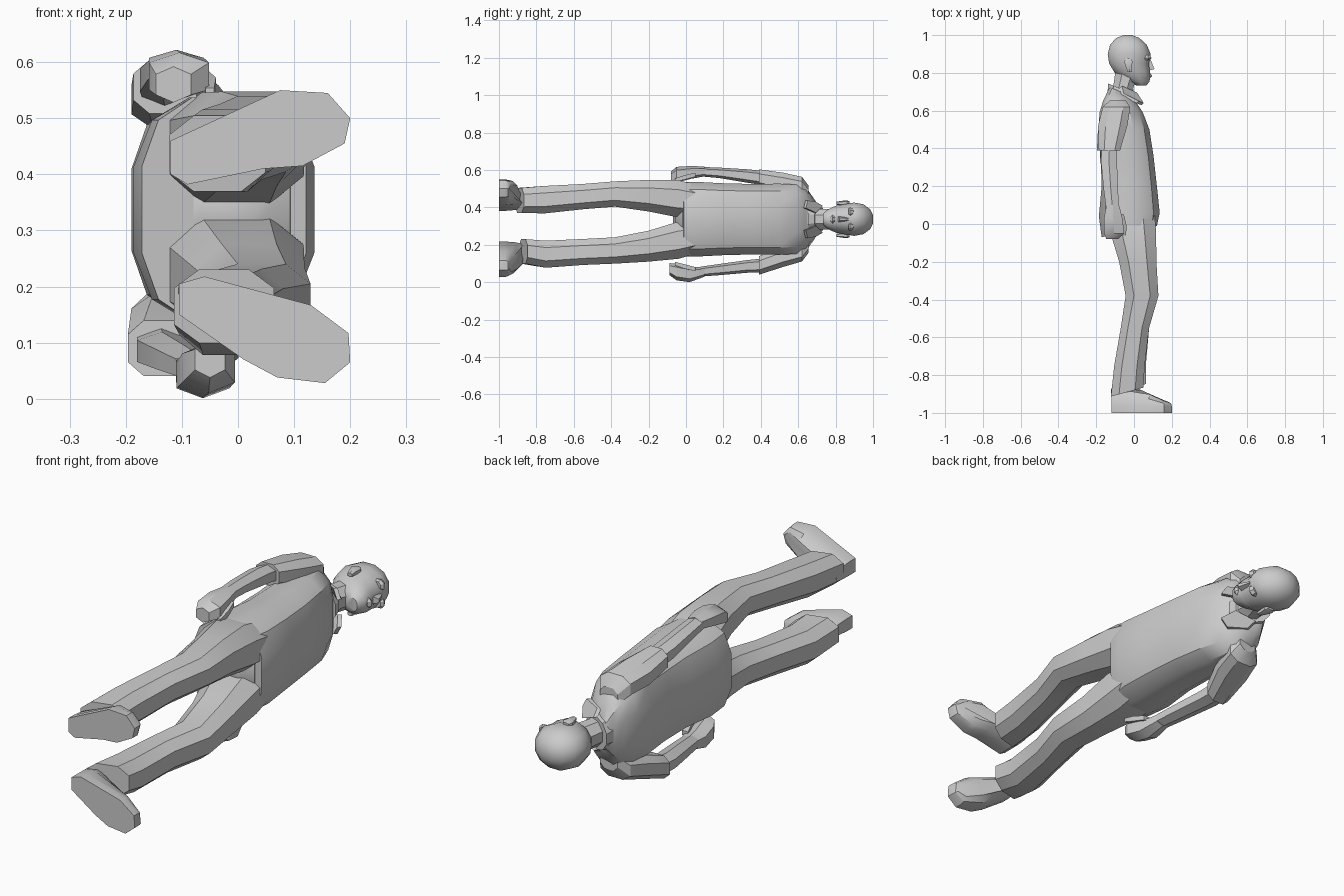
import bpy, bmesh, math
from mathutils import Vector

if "Cube" in bpy.data.objects:
    bpy.data.objects.remove(bpy.data.objects["Cube"])

grey = bpy.data.materials.new("plain grey")
grey.use_nodes = True
COLOUR = (0.6, 0.6, 0.6, 1)
grey.diffuse_color = COLOUR
grey.node_tree.nodes["Principled BSDF"].inputs["Base Color"].default_value = COLOUR


def finish(name, bm, angle=32):
    bmesh.ops.recalc_face_normals(bm, faces=bm.faces)
    mesh = bpy.data.meshes.new(name)
    bm.to_mesh(mesh)
    bm.free()
    mesh.materials.append(grey)
    ob = bpy.data.objects.new(name, mesh)
    bpy.context.collection.objects.link(ob)
    bpy.ops.object.select_all(action='DESELECT')
    ob.select_set(True)
    bpy.context.view_layer.objects.active = ob
    bpy.ops.object.shade_smooth_by_angle(angle=math.radians(angle))
    return ob


def skin(name, loops, angle=32, caps=(True, True)):
    """Bridge equal-length point loops into a tube."""
    bm = bmesh.new()
    rows = [[bm.verts.new(p) for p in loop] for loop in loops]
    n = len(rows[0])
    for a, b in zip(rows, rows[1:]):
        for i in range(n):
            j = (i + 1) % n
            bm.faces.new((a[i], a[j], b[j], b[i]))
    if caps[0]:
        bm.faces.new(rows[0][::-1])
    if caps[1]:
        bm.faces.new(rows[-1])
    return finish(name, bm, angle)


def loft(name, rings, sides=8, power=0.8, angle=32, caps=(True, True)):
    """Rings along the body: (y, x back, x front, z centre, z half width, tilt)."""
    loops = []
    for y, x0, x1, zc, hz, *tilt in rings:
        t = tilt[0] if tilt else 0
        loop = []
        for i in range(sides):
            a = 2 * math.pi * (i + 0.5) / sides
            c, s = math.cos(a), math.sin(a)
            c = math.copysign(abs(c) ** power, c)
            s = math.copysign(abs(s) ** power, s)
            loop.append(((x0 + x1) / 2 + (x1 - x0) / 2 * c, y + t * c, zc + hz * s))
        loops.append(loop)
    return skin(name, loops, angle, caps)


MID = 0.337  # height of the body's centre line

# Head and neck
loft("head", [
    (0.732, 0.015, 0.065, MID, 0.03),
    (0.755, -0.03, 0.085, MID, 0.052),
    (0.80, -0.105, 0.088, MID, 0.074),
    (0.85, -0.135, 0.082, MID, 0.084),
    (0.90, -0.143, 0.092, MID, 0.092),
    (0.95, -0.13, 0.07, MID, 0.082),
    (0.985, -0.095, 0.03, MID, 0.054),
    (1.0, -0.055, -0.01, MID, 0.022)], sides=12, power=0.95, angle=40)
loft("neck", [
    (0.64, -0.13, 0.01, MID, 0.068),
    (0.72, -0.115, 0.0, MID, 0.058),
    (0.80, -0.105, 0.03, MID, 0.058)], power=1)

# Face details
skin("nose", [
    [(0.07, 0.81, MID - 0.02), (0.07, 0.81, MID + 0.02), (0.07, 0.87, MID + 0.01), (0.07, 0.87, MID - 0.01)],
    [(0.108, 0.82, MID - 0.008), (0.108, 0.82, MID + 0.008), (0.088, 0.87, MID + 0.004), (0.088, 0.87, MID - 0.004)]])
loft("lips", [(0.772, 0.05, 0.088, MID, 0.02), (0.784, 0.05, 0.099, MID, 0.025),
              (0.797, 0.05, 0.09, MID, 0.018)], power=1)
for side, label in ((-1, "left"), (1, "right")):
    z = MID + side * 0.038
    loft(label + "_brow", [(0.868, 0.04, 0.084, z, 0.02), (0.878, 0.04, 0.095, z, 0.027),
                           (0.895, 0.04, 0.086, z, 0.02)], power=1)
    z = MID + side * 0.086
    loft(label + "_ear", [(0.805, -0.035, -0.01, z, 0.008), (0.83, -0.045, -0.01, z, 0.012),
                          (0.86, -0.055, -0.005, z, 0.015), (0.875, -0.045, -0.015, z, 0.01)], sides=6)

# Jacket body, with the hem lower at the back
loft("jacket", [
    (-0.04, -0.175, 0.125, MID, 0.205, 0.03),
    (0.05, -0.19, 0.14, MID, 0.205, 0.01),
    (0.20, -0.175, 0.125, MID, 0.197),
    (0.36, -0.18, 0.107, MID, 0.193),
    (0.50, -0.193, 0.085, MID, 0.195),
    (0.59, -0.185, 0.05, MID, 0.19),
    (0.645, -0.165, 0.02, MID, 0.165, -0.01),
    (0.675, -0.145, 0.0, MID, 0.115, -0.02),
    (0.70, -0.13, -0.005, MID, 0.07, -0.025)], sides=12, power=0.72, angle=35)

# Collar band and its two open points
loft("collar", [
    (0.67, -0.145, 0.02, MID, 0.082, -0.02),
    (0.715, -0.14, 0.01, MID, 0.072, -0.03)], sides=10, power=1)
for side, label in ((-1, "left"), (1, "right")):
    outline = [(-0.07, 0.725, 0.072), (0.01, 0.69, 0.035), (0.045, 0.635, 0.06),
               (0.02, 0.645, 0.10), (-0.06, 0.685, 0.095)]
    skin(label + "_collar_point", [
        [(x + d, y + d, MID + side * z) for x, y, z in outline] for d in (-0.006, 0.006)])

# Sleeves, forearms and hands: the left arm reaches further forward
ARMS = {
    "right": dict(
        sleeve=[(0.655, -0.13, -0.04, 0.475, 0.045), (0.62, -0.17, -0.015, 0.515, 0.052),
                (0.52, -0.195, -0.03, 0.533, 0.056), (0.39, -0.19, -0.07, 0.556, 0.051)],
        forearm=[(0.42, -0.175, -0.085, 0.556, 0.038), (0.33, -0.18, -0.085, 0.568, 0.036),
                 (0.18, -0.165, -0.08, 0.585, 0.028), (0.07, -0.15, -0.075, 0.592, 0.025)],
        hand=[(0.10, -0.15, -0.075, 0.592, 0.026), (0.03, -0.165, -0.055, 0.588, 0.034),
              (-0.05, -0.165, -0.045, 0.575, 0.042), (-0.08, -0.15, -0.08, 0.56, 0.032)],
        thumb=[(0.05, -0.08, -0.05, 0.575, 0.014), (-0.01, -0.07, -0.035, 0.56, 0.016),
               (-0.06, -0.06, -0.04, 0.545, 0.012)]),
    "left": dict(
        sleeve=[(0.655, -0.13, -0.04, 0.2, 0.045), (0.62, -0.17, -0.015, 0.16, 0.052),
                (0.52, -0.195, -0.03, 0.135, 0.056), (0.39, -0.2, -0.08, 0.09, 0.053)],
        forearm=[(0.42, -0.185, -0.09, 0.09, 0.038), (0.33, -0.185, -0.085, 0.085, 0.034),
                 (0.18, -0.145, -0.055, 0.068, 0.03), (0.07, -0.115, -0.035, 0.056, 0.026)],
        hand=[(0.10, -0.115, -0.04, 0.056, 0.026), (0.02, -0.115, -0.01, 0.042, 0.041),
              (-0.05, -0.105, 0.0, 0.055, 0.045), (-0.088, -0.08, -0.02, 0.07, 0.032)],
        thumb=[(0.05, -0.05, -0.01, 0.07, 0.014), (-0.01, -0.03, 0.005, 0.085, 0.016),
               (-0.06, -0.02, 0.005, 0.1, 0.012)]),
}
for label, arm in ARMS.items():
    loft(label + "_sleeve", arm["sleeve"])
    loft(label + "_forearm", arm["forearm"], sides=6)
    loft(label + "_hand", arm["hand"], sides=6)
    loft(label + "_thumb", arm["thumb"], sides=4)

# Trousers
LEGS = {
    "right": [(0.08, -0.15, 0.115, 0.43, 0.09), (-0.04, -0.135, 0.125, 0.446, 0.106),
              (-0.20, -0.085, 0.125, 0.463, 0.09), (-0.38, -0.05, 0.135, 0.472, 0.072),
              (-0.55, -0.075, 0.085, 0.458, 0.072), (-0.75, -0.11, 0.062, 0.442, 0.078),
              (-0.89, -0.128, 0.055, 0.437, 0.072, 0.025)],
    "left": [(0.08, -0.15, 0.115, 0.245, 0.09), (-0.04, -0.135, 0.125, 0.225, 0.106),
             (-0.20, -0.085, 0.125, 0.193, 0.088), (-0.38, -0.05, 0.135, 0.17, 0.075),
             (-0.55, -0.075, 0.085, 0.162, 0.074), (-0.75, -0.11, 0.068, 0.15, 0.077),
             (-0.87, -0.12, 0.07, 0.165, 0.07, 0.025)],
}
for label, rings in LEGS.items():
    loft(label + "_trouser_leg", rings, power=0.8, angle=35)
loft("trouser_seat", [(-0.06, -0.07, 0.05, MID, 0.03), (-0.02, -0.13, 0.1, MID, 0.12),
                      (0.06, -0.15, 0.11, MID, 0.16)])

# Shoes: sole outline (x, z) raised into a sloping upper
SOLES = {
    "right": [(-0.12, 0.46), (0.075, 0.55), (0.16, 0.545), (0.2, 0.5), (0.19, 0.455),
              (0.115, 0.415), (0.045, 0.41), (-0.09, 0.382), (-0.12, 0.40)],
    "left": [(-0.06, 0.218), (0.13, 0.167), (0.197, 0.117), (0.2, 0.065), (0.155, 0.028),
             (0.07, 0.038), (0.01, 0.07), (-0.105, 0.15), (-0.105, 0.205)],
}
for label, outline in SOLES.items():
    pts = [Vector(p) for p in outline]
    heel, toe = (Vector((-0.1, 0.42)), Vector((0.18, 0.5))) if label == "right" else \
                (Vector((-0.09, 0.185)), Vector((0.18, 0.085)))
    axis = (toe - heel).normalized()
    loops = [[(p.x, -1.0, p.y) for p in pts], [(p.x, -0.965, p.y) for p in pts]]
    for pull, lift in ((0.12, 0.6), (0.45, 1.0)):
        loop = []
        for p in pts:
            spine = heel + axis * (p - heel).dot(axis)
            q = p.lerp(spine, pull)
            q.x -= 0.03 * pull * (q.x > 0.1)
            top = -0.87 - 0.075 * min(1, max(0, (q.x - 0.02) / 0.15))
            loop.append((q.x, -0.965 + (top + 0.965) * lift, q.y))
        loops.append(loop)
    skin(label + "_shoe", loops)
